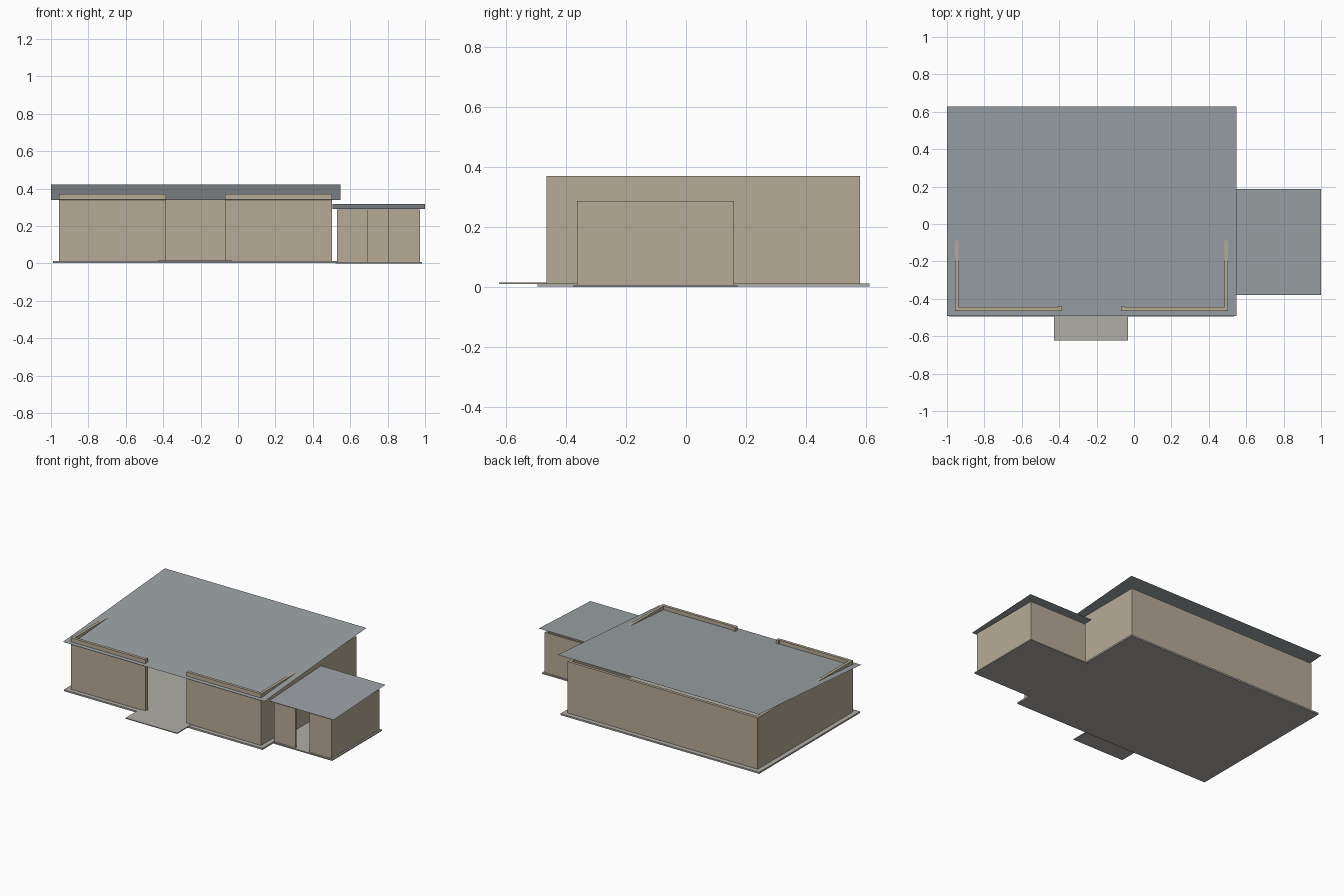
import bpy, bmesh

if "Cube" in bpy.data.objects:
    bpy.data.objects.remove(bpy.data.objects["Cube"])


def material(name, rgb):
    m = bpy.data.materials.new(name)
    m.diffuse_color = (*rgb, 1)
    m.use_nodes = True
    m.node_tree.nodes["Principled BSDF"].inputs["Base Color"].default_value = m.diffuse_color
    return m


WALL = material("beige_wall", (0.47, 0.41, 0.31))
ROOF = material("grey_roof", (0.33, 0.36, 0.38))
SLAB = material("light_concrete", (0.43, 0.42, 0.39))


def finish(name, bm, mat):
    mesh = bpy.data.meshes.new(name)
    bm.to_mesh(mesh)
    bm.free()
    mesh.materials.append(mat)
    obj = bpy.data.objects.new(name, mesh)
    bpy.context.collection.objects.link(obj)
    return obj


def extrude_outline(name, points, z0, z1, mat):
    """Closed plan outline pulled straight up."""
    bm = bmesh.new()
    face = bm.faces.new([bm.verts.new((x, y, z0)) for x, y in points])
    new = bmesh.ops.extrude_face_region(bm, geom=[face], use_keep_orig=True)["geom"]
    bmesh.ops.translate(bm, vec=(0, 0, z1 - z0),
                        verts=[v for v in new if isinstance(v, bmesh.types.BMVert)])
    bmesh.ops.recalc_face_normals(bm, faces=bm.faces)
    return finish(name, bm, mat)


def slab(name, x0, x1, y0, y1, z0, z1):
    extrude_outline(name, [(x0, y0), (x1, y0), (x1, y1), (x0, y1)], z0, z1, SLAB)


def wall_ring(name, x0, x1, y0, y1, t, door0, door1, lip, z0, z1):
    """Wall loop broken by a full-height front doorway, with returns at the jambs."""
    outline = [(door0, y0), (x0, y0), (x0, y1), (x1, y1), (x1, y0), (door1, y0)]
    if lip:
        outline += [(door1, y0 + t + lip), (door1 + t, y0 + t + lip), (door1 + t, y0 + t)]
    else:
        outline += [(door1, y0 + t)]
    outline += [(x1 - t, y0 + t), (x1 - t, y1 - t), (x0 + t, y1 - t), (x0 + t, y0 + t)]
    if lip:
        outline += [(door0 - t, y0 + t), (door0 - t, y0 + t + lip), (door0, y0 + t + lip)]
    else:
        outline += [(door0, y0 + t)]
    extrude_outline(name, outline, z0, z1, WALL)


def sloped_roof(name, x0, x1, y0, y1, z_front, z_back):
    """Single thin sheet rising toward the back."""
    bm = bmesh.new()
    bm.faces.new([bm.verts.new(p) for p in (
        (x0, y0, z_front), (x1, y0, z_front), (x1, y1, z_back), (x0, y1, z_back))])
    finish(name, bm, ROOF)


# Main building
slab("main_floor_slab", -0.99, 0.535, -0.495, 0.612, 0.002, 0.013)
wall_ring("main_walls", -0.957, 0.503, -0.465, 0.58, 0.02, -0.385, -0.07, 0.007, 0.013, 0.37)
sloped_roof("main_roof", -1.0, 0.547, -0.493, 0.627, 0.34, 0.423)

# Entrance step
slab("entrance_step", -0.427, -0.032, -0.623, -0.45, 0.010, 0.016)

# Side annex
slab("annex_floor_slab", 0.52, 0.985, -0.375, 0.172, 0.0, 0.008)
wall_ring("annex_walls", 0.53, 0.973, -0.363, 0.16, 0.012, 0.695, 0.805, 0, 0.008, 0.287)
sloped_roof("annex_roof", 0.505, 1.0, -0.38, 0.188, 0.29, 0.317)
